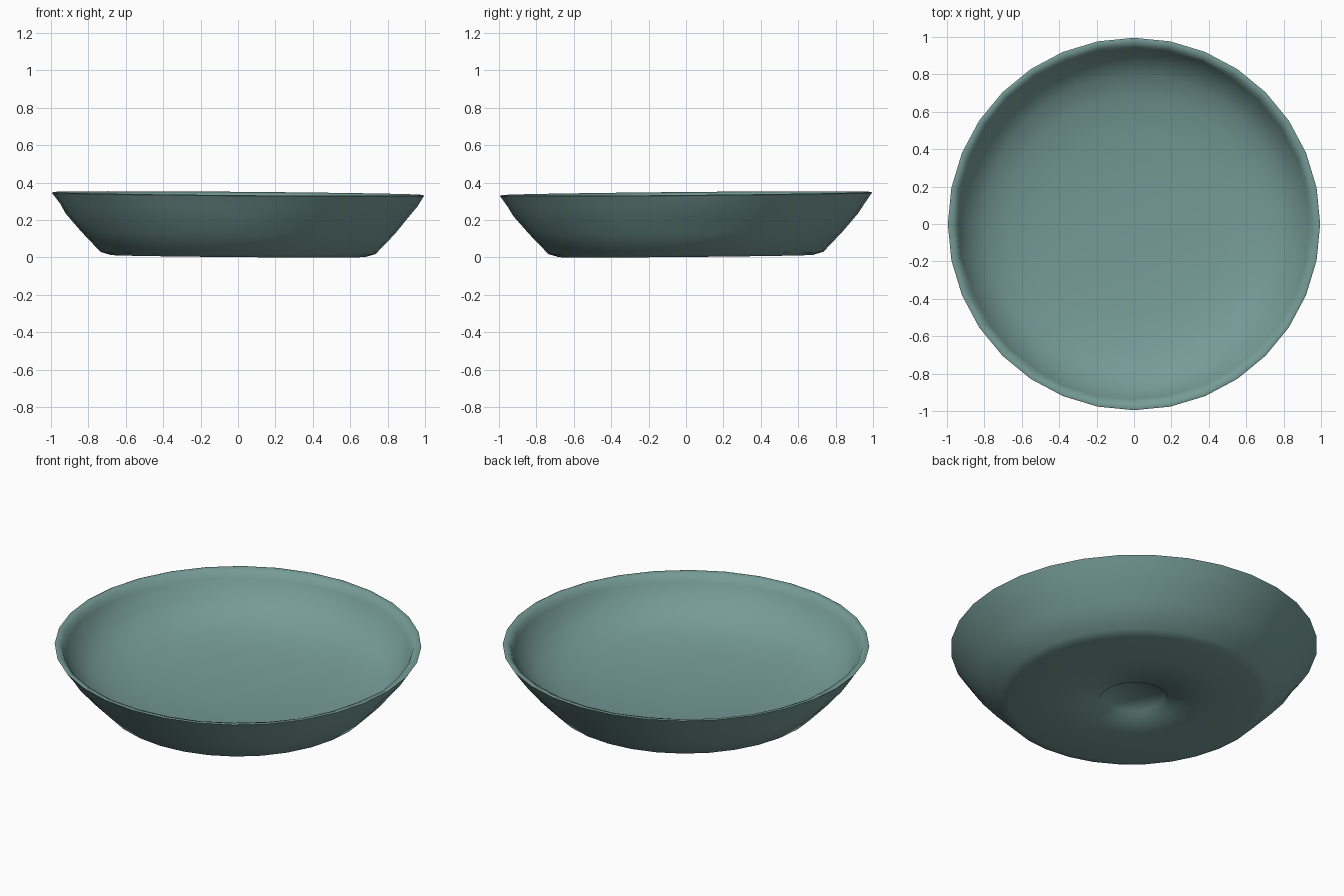
import bpy, bmesh, math, random

if "Cube" in bpy.data.objects:
    bpy.data.objects.remove(bpy.data.objects["Cube"], do_unlink=True)

random.seed(4)
SIDES = 32

glaze = bpy.data.materials.new("grey_teal_glaze")
glaze.use_nodes = True
glaze.diffuse_color = (0.18, 0.33, 0.31, 1)
glaze.node_tree.nodes["Principled BSDF"].inputs["Base Color"].default_value = glaze.diffuse_color

# Closed wall section (radius, height): foot recess, base, outer wall, rim, inside
profile = [
    (0, 0.04), (0.17, 0.04), (0.185, 0.012), (0.45, 0.014), (0.68, 0.014),
    (0.735, 0.03), (0.84, 0.14), (0.92, 0.235), (0.955, 0.285), (0.995, 0.344),
    (0.985, 0.348), (0.955, 0.335), (0.94, 0.30), (0.88, 0.215), (0.80, 0.155),
    (0.68, 0.11), (0.50, 0.08), (0.25, 0.062), (0, 0.058),
]


def lathe(name, section, sides, material):
    bm = bmesh.new()
    rings = []
    for radius, height in section:
        if radius == 0:
            rings.append([bm.verts.new((0, 0, height))] * sides)
            continue
        ring = []
        for i in range(sides):
            a = math.tau * i / sides
            # Slightly uneven, hand-made edge and a gentle lean
            r = radius + (random.uniform(-0.006, 0.004) if 0.9 < radius < 0.98 else 0)
            x, y = r * math.cos(a), r * math.sin(a)
            ring.append(bm.verts.new((x, y, height - 0.008 * x + 0.009 * y)))
        rings.append(ring)
    for low, high in zip(rings, rings[1:]):
        for i in range(sides):
            j = (i + 1) % sides
            corners = list(dict.fromkeys((low[i], low[j], high[j], high[i])))
            bm.faces.new(corners)
    bmesh.ops.recalc_face_normals(bm, faces=bm.faces)
    # Stand on the ground
    bottom = min(v.co.z for v in bm.verts)
    bmesh.ops.translate(bm, verts=bm.verts, vec=(0, 0, -bottom))
    mesh = bpy.data.meshes.new(name)
    bm.to_mesh(mesh)
    bm.free()
    mesh.materials.append(material)
    obj = bpy.data.objects.new(name, mesh)
    bpy.context.collection.objects.link(obj)
    return obj


bowl = lathe("shallow_bowl", profile, SIDES, glaze)
bpy.ops.object.select_all(action="DESELECT")
bowl.select_set(True)
bpy.context.view_layer.objects.active = bowl
bpy.ops.object.shade_smooth_by_angle(angle=math.radians(75))
